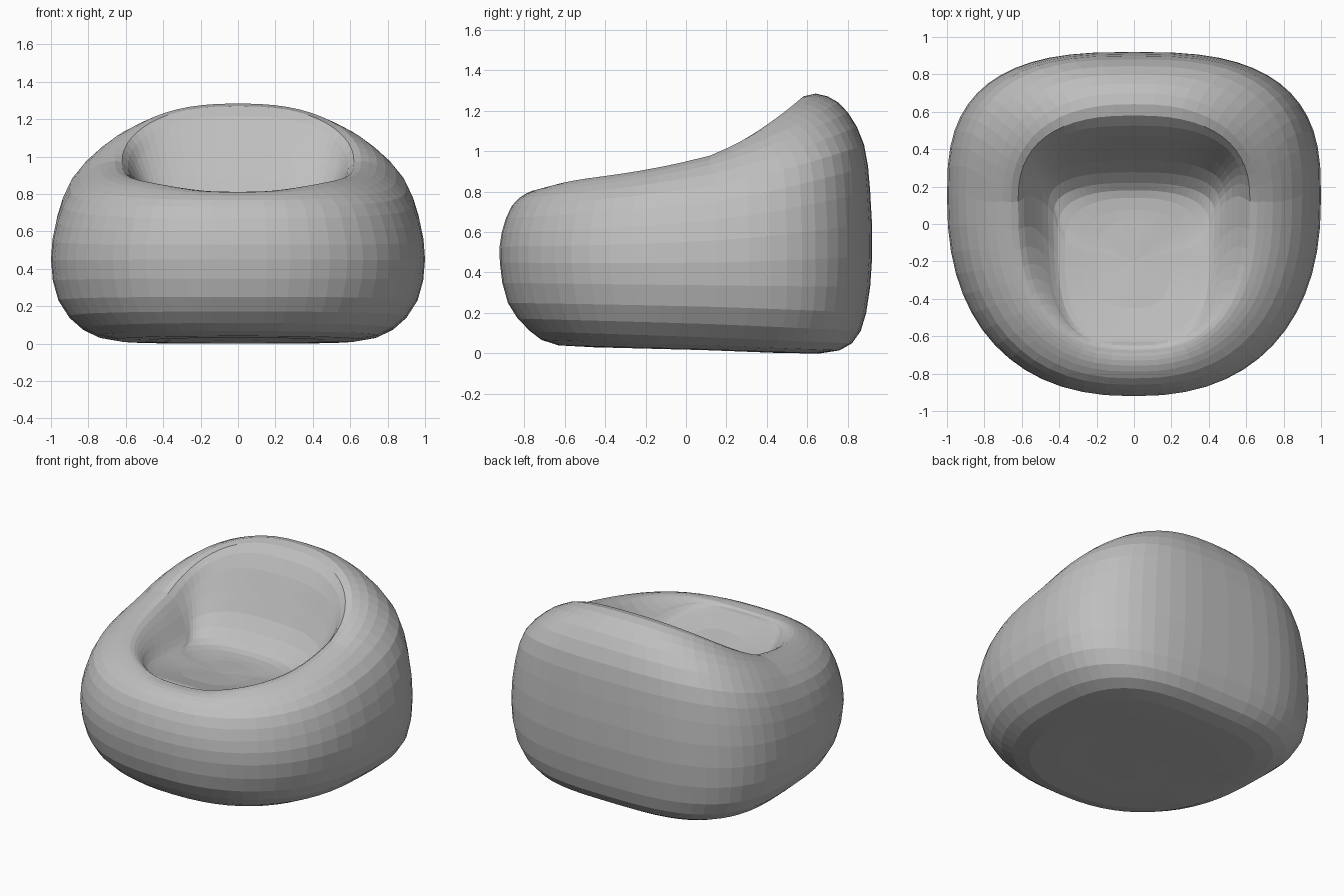
import bpy, bmesh, math

cube = bpy.data.objects.get("Cube")
if cube:
    bpy.data.objects.remove(cube, do_unlink=True)

fabric = bpy.data.materials.new("grey_fabric")
fabric.use_nodes = True
GREY = (0.52, 0.52, 0.52, 1)
fabric.diffuse_color = GREY
fabric.node_tree.nodes["Principled BSDF"].inputs["Base Color"].default_value = GREY

SEGMENTS = 56
STEPS = 2

# Rings from base to seat: half width, front y, back y, widest y,
# front z, side z, back z, front dip, front squareness, back squareness
RINGS = [
    (.30, -.30, .30, .1, .03, .02, .01, 0, 2.4, 3),
    (.64, -.63, .66, .1, .04, .02, 0, 0, 2.4, 3.3),
    (.83, -.77, .82, .1, .11, .08, .05, 0, 2.4, 3.1),
    (.96, -.88, .89, .15, .25, .23, .20, 0, 2.35, 2.9),
    (1, -.92, .92, .15, .45, .45, .48, 0, 2.35, 2.8),
    (.97, -.91, .91, .15, .60, .66, .80, 0, 2.35, 2.8),
    (.90, -.86, .88, .15, .73, .83, 1.03, 0, 2.4, 2.8),
    (.79, -.79, .80, .12, .80, .93, 1.19, .01, 2.4, 2.6),
    (.70, -.73, .70, .12, .84, .97, 1.27, .03, 2.5, 2.4),
    (.62, -.69, .58, .12, .86, .97, 1.27, .05, 2.6, 2.5),
    (.56, -.67, .47, .15, .86, .90, 1.13, .05, 2.7, 2.8),
    (.49, -.65, .34, .12, .85, .79, .87, .05, 3, 2.8),
    (.43, -.63, .22, .05, .83, .72, .73, .03, 3.5, 2.6),
    (.37, -.59, .14, -.1, .80, .71, .69, .01, 3.5, 2.5),
    (.20, -.45, .02, -.15, .75, .70, .69, 0, 3, 2.4),
]


def spline(a, b, c, d, t):
    """Smooth value between b and c."""
    return b + .5 * t * (c - a + t * (2*a - 5*b + 4*c - d + t * (3*(b - c) + d - a)))


def signed_power(value, power):
    return math.copysign(abs(value) ** power, value)


def ring_points(ring):
    width, front, back, mid, z_front, z_side, z_back, dip, p_front, p_back = ring
    points = []
    for i in range(SEGMENTS):
        angle = math.tau * i / SEGMENTS
        power = 2 / (p_back if math.sin(angle) > 0 else p_front)
        x = width * signed_power(math.cos(angle), power)
        v = signed_power(math.sin(angle), power)
        y = mid + v * ((back - mid) if v > 0 else (mid - front))
        z = z_side + v * (z_back - z_front) / 2 + v * v * ((z_back + z_front) / 2 - z_side)
        points.append((x, y, z - dip * max(0, -v) ** 8))
    return points


# Fill in rings between the listed ones
smooth_rings = []
last = len(RINGS) - 1
for i in range(last):
    neighbours = [RINGS[max(0, min(last, i + k))] for k in (-1, 0, 1, 2)]
    for s in range(STEPS):
        smooth_rings.append([spline(*values, s / STEPS) for values in zip(*neighbours)])
smooth_rings.append(RINGS[last])

# Beanbag body with sunken seat
bm = bmesh.new()
loops = [[bm.verts.new(p) for p in ring_points(r)] for r in smooth_rings]
for lower, upper in zip(loops, loops[1:]):
    for i in range(SEGMENTS):
        j = (i + 1) % SEGMENTS
        bm.faces.new((lower[i], lower[j], upper[j], upper[i]))
for loop, centre in ((loops[0], (0, 0, .02)), (loops[-1], (0, -.2, .71))):
    hub = bm.verts.new(centre)
    for i in range(SEGMENTS):
        bm.faces.new((loop[i], loop[(i + 1) % SEGMENTS], hub))
bmesh.ops.recalc_face_normals(bm, faces=bm.faces[:])

mesh = bpy.data.meshes.new("beanbag_chair")
bm.to_mesh(mesh)
bm.free()
mesh.materials.append(fabric)
chair = bpy.data.objects.new("beanbag_chair", mesh)
bpy.context.collection.objects.link(chair)
